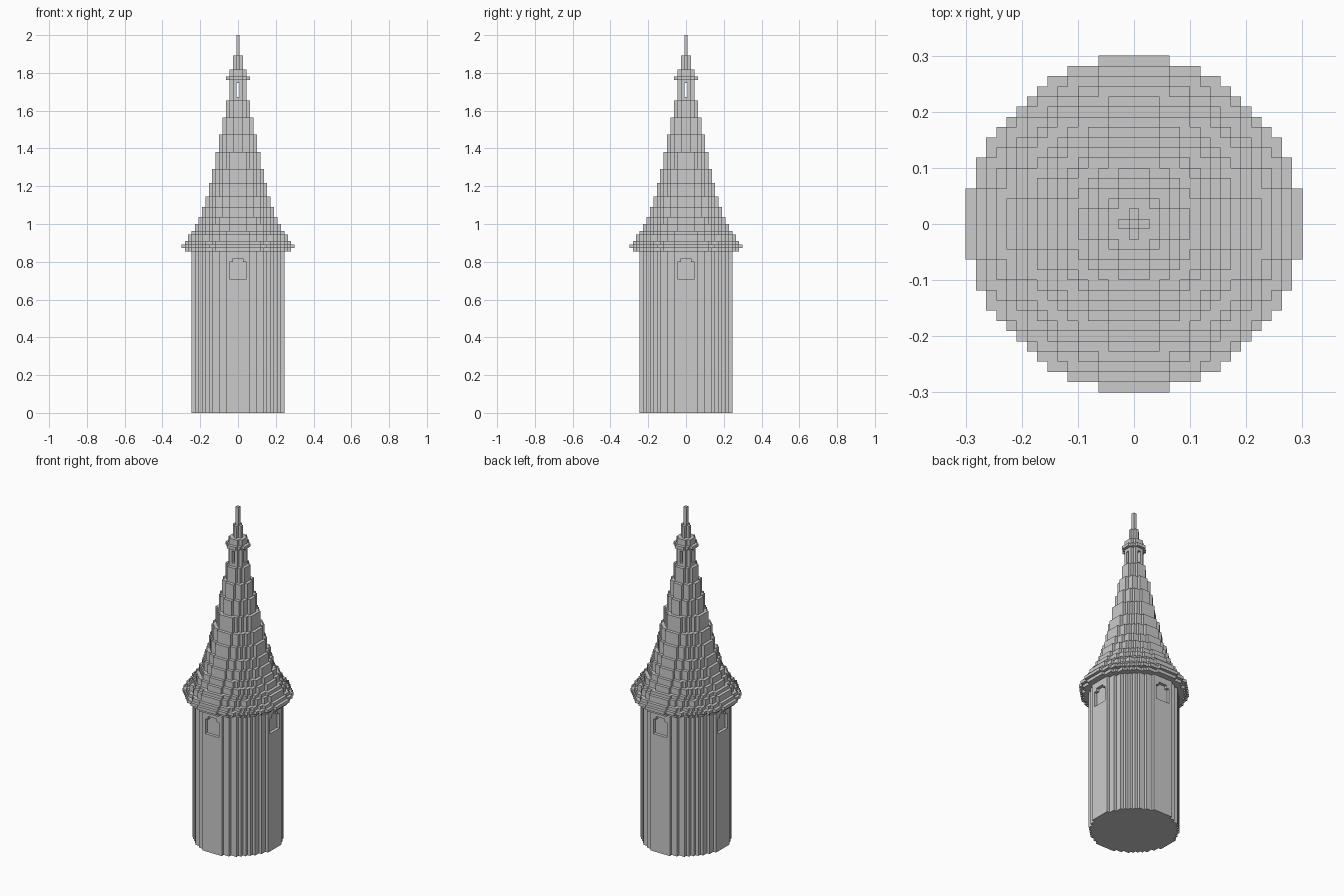
import bpy
import bmesh

cube = bpy.data.objects.get("Cube")
if cube:
    bpy.data.objects.remove(cube, do_unlink=True)

U = 2 / 110          # edge of one building block
POWER = 1.9          # roundness of the stepped discs

stone = bpy.data.materials.new("grey stone")
stone.use_nodes = True
stone.diffuse_color = (0.6, 0.6, 0.6, 1)
stone.node_tree.nodes["Principled BSDF"].inputs["Base Color"].default_value = (0.6, 0.6, 0.6, 1)


def disc(r):
    """Block positions of a stepped disc, r blocks out from the centre."""
    span = range(-r, r + 1)
    return {(i, j) for i in span for j in span
            if abs(i) ** POWER + abs(j) ** POWER <= (r + 0.42) ** POWER}


def add_slab(bm, cells, z0, z1):
    """Merge the blocks of one plan into a flat outline and raise it."""
    part = bmesh.new()
    for i, j in sorted(cells):
        corners = [(-.5, -.5), (.5, -.5), (.5, .5), (-.5, .5)]
        part.faces.new([part.verts.new(((i + a) * U, (j + b) * U, z0 * U)) for a, b in corners])
    bmesh.ops.remove_doubles(part, verts=part.verts[:], dist=U / 10)
    bmesh.ops.dissolve_limit(part, angle_limit=0.01, use_dissolve_boundaries=False,
                             verts=part.verts[:], edges=part.edges[:])
    raised = bmesh.ops.extrude_face_region(part, geom=part.faces[:])
    top = [v for v in raised["geom"] if isinstance(v, bmesh.types.BMVert)]
    bmesh.ops.translate(part, verts=top, vec=(0, 0, (z1 - z0) * U))
    bmesh.ops.recalc_face_normals(part, faces=part.faces[:])
    temp = bpy.data.meshes.new("temp")
    part.to_mesh(temp)
    part.free()
    bm.from_mesh(temp)
    bpy.data.meshes.remove(temp)


def build(name, slabs):
    """Make one object from (cells, bottom, top) slabs."""
    bm = bmesh.new()
    for cells, z0, z1 in slabs:
        add_slab(bm, cells, z0, z1)
    mesh = bpy.data.meshes.new(name)
    bm.to_mesh(mesh)
    bm.free()
    mesh.materials.append(stone)
    obj = bpy.data.objects.new(name, mesh)
    bpy.context.scene.collection.objects.link(obj)


def stack(z, layers):
    """Pile up discs given as (radius, height)."""
    slabs = []
    for r, h in layers:
        slabs.append((disc(r), z, z + h))
        z += h
    return slabs


# round tower wall with a shallow arched niche on each of the four sides
BODY = 13
wall = disc(BODY)


def niche(half):
    """The wall plan with a recess, half blocks to each side, on every side."""
    return {c for c in wall if not (max(map(abs, c)) == BODY and min(map(abs, c)) <= half)}


build("tower_wall", [(wall, 0, 39), (niche(2), 39, 44), (niche(1), 44, 45), (wall, 45, 47)])

# overhanging eaves and the flared, stepped roof
build("eaves", stack(47, [(15, 1), (16, 1), (15, 1)]))
build("roof", stack(50, [(14, 2), (13, 1), (12, 2), (11, 2), (10, 3), (9, 3), (8, 4),
                         (7, 4), (6, 5), (5, 5), (4, 5), (3, 5)]))

# open lantern: four corner posts with slots between them
posts = {c for c in disc(2) if c[0] and c[1]}
build("lantern", [(disc(2), 91, 92), (posts, 92, 96), (disc(2), 96, 97)])

# cornice, cap and pole on top
build("lantern_cap", stack(97, [(3, 1), (2, 2), (1, 4)]))
build("spire_pole", stack(104, [(0, 6)]))
